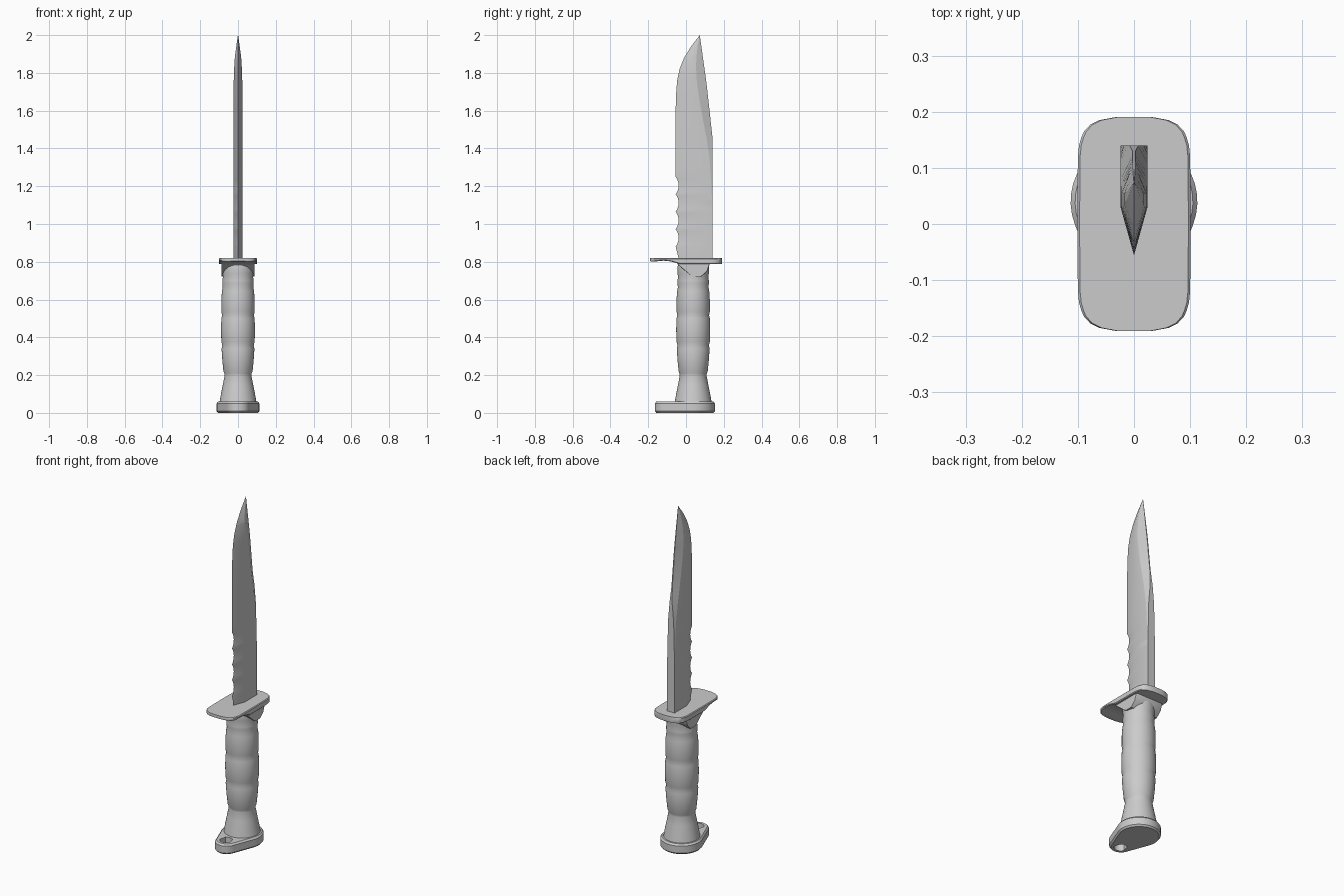
import bpy, bmesh, math

if "Cube" in bpy.data.objects:
    bpy.data.objects.remove(bpy.data.objects["Cube"])


def lerp_table(table, t):
    """Piecewise linear lookup in a list of (key, value) pairs."""
    if t <= table[0][0]:
        return table[0][1]
    for (a, va), (b, vb) in zip(table, table[1:]):
        if t <= b:
            return va + (vb - va) * (t - a) / (b - a)
    return table[-1][1]


def loft(name, rings, closed=False, angle=30):
    """Skin equal-sized rings of points; cap the ends or close into a loop."""
    bm = bmesh.new()
    loops = [[bm.verts.new(p) for p in ring] for ring in rings]
    n = len(loops[0])
    pairs = list(zip(loops, loops[1:]))
    if closed:
        pairs.append((loops[-1], loops[0]))
    for a, b in pairs:
        for i in range(n):
            j = (i + 1) % n
            bm.faces.new((a[i], a[j], b[j], b[i]))
    if not closed:
        bm.faces.new(loops[0])
        bm.faces.new(loops[-1])
    bmesh.ops.remove_doubles(bm, verts=bm.verts, dist=1e-5)
    bmesh.ops.recalc_face_normals(bm, faces=bm.faces)
    mesh = bpy.data.meshes.new(name)
    bm.to_mesh(mesh)
    bm.free()
    obj = bpy.data.objects.new(name, mesh)
    bpy.context.collection.objects.link(obj)
    bpy.ops.object.select_all(action='DESELECT')
    obj.select_set(True)
    bpy.context.view_layer.objects.active = obj
    bpy.ops.object.shade_smooth_by_angle(angle=math.radians(angle))
    return obj


CY = 0.038   # handle axis in y

# Blade: cutting edge with scallops, flat cheeks, spine and clipped false edge
edge = [(1.25, -.055), (1.55, -.056), (1.68, -.053), (1.76, -.047), (1.82, -.034),
        (1.88, -.01), (1.94, .027), (2.0, .073)]
spine = [(1.46, .14), (1.75, .108), (2.0, .073)]
half = [(1.65, .024), (1.8, .022), (1.88, .017), (1.95, .008), (2.0, .0005)]
spine_half = [(1.1, 1), (1.35, .75), (1.47, .3), (1.55, .12), (2.0, .1)]
cheek_back = [(1.1, .999), (1.35, .92), (1.47, .83), (1.75, .68), (2.0, .62)]


def edge_y(z):
    if z < .88:
        return -.037
    if z < 1.25:
        phase = (z - .88) / .37 * 4 % 1
        return -.055 + .016 * math.sin(math.pi * phase) ** 0.8
    return lerp_table(edge, z)


def blade_ring(z):
    e, s = edge_y(z), lerp_table(spine, z)
    w = lerp_table(half, z)
    ws = w * lerp_table(spine_half, z)
    bevel = .03 if z < 1.7 else max(e + .45 * (s - e), .03)
    back = max(e + lerp_table(cheek_back, z) * (s - e), bevel + .0005)
    right = [(w, bevel), (w, back), (ws, s)]
    pts = [(0.0, e)] + right + [(-x, y) for x, y in reversed(right)]
    return [(x, y, z) for x, y in pts]


heights = [.81] + [.88 + .37 * i / 32 for i in range(33)]
heights += [1.3, 1.35, 1.41, 1.46, 1.5, 1.55, 1.62, 1.68]
heights += [1.7 + .3 * i / 15 for i in range(1, 16)]
loft("blade", [blade_ring(z) for z in heights], angle=20)

# Guard: rounded plate, thinner towards the front
width = [(0, .101), (.13, .1), (.15, .096), (.165, .089), (.177, .078), (.185, .062), (.191, .03)]
under = [(-.19, .803), (-.17, .801), (-.12, .806), (-.08, .802), (-.05, .793), (-.03, .787)]
stations = [0, .03, .05, .08, .12, .14, .155, .165, .177, .185, .191]
stations = [-y for y in reversed(stations[1:])] + stations


def guard_ring(y):
    w, zb, zt, c = lerp_table(width, abs(y)), lerp_table(under, y), .82, .004
    right = [(w - c, zb), (w, zb + c), (w, zt - c), (w - c, zt)]
    return [(x, y, z) for x, z in right + [(-x, z) for x, z in reversed(right)]]


loft("guard", [guard_ring(y) for y in stations])

# Collar: tapered skirt under the guard
collar = [(-.045, .795), (-.045, .786), (.028, .727), (.045, .722), (.08, .722),
          (.112, .75), (.125, .786), (.125, .795)]
loft("guard_collar", [[(x, y * k + .04 * (1 - k), z) for y, z in collar]
                      for x, k in ((-.087, .97), (-.082, 1), (.082, 1), (.087, .97))])

# Handle: turned grip with shallow ring grooves
grip = [(.055, .098), (.1, .09), (.15, .08), (.198, .071), (.208, .072), (.22, .077), (.28, .083),
        (.34, .087), (.358, .083), (.376, .088), (.44, .09), (.5, .088), (.517, .084),
        (.535, .088), (.6, .088), (.645, .085), (.665, .081), (.685, .083), (.7, .083),
        (.72, .080), (.738, .083), (.77, .083), (.79, .08)]
SEG = 40
loft("handle", [[(r * math.cos(2 * math.pi * i / SEG), CY + r * math.sin(2 * math.pi * i / SEG), z)
                 for i in range(SEG)] for z, r in grip], angle=40)

# Pommel: teardrop plate with a lanyard hole
big_y, big_r, small_y, small_r = .04, .113, -.103, .062
hole_y, hole_r = -.108, .034
lean = math.asin((big_r - small_r) / (big_y - small_y))


def teardrop(z, inset=0):
    pts = []
    for cy, r, a0, a1 in ((big_y, big_r, -lean, math.pi + lean),
                          (small_y, small_r, math.pi + lean, 2 * math.pi - lean)):
        for i in range(25):
            a = a0 + (a1 - a0) * i / 24
            pts.append(((r - inset) * math.cos(a), cy + (r - inset) * math.sin(a), z))
    return pts


def hole(z):
    pts = []
    for x, y, _ in teardrop(z):
        a = math.atan2(y - hole_y, x)
        pts.append((hole_r * math.cos(a), hole_y + hole_r * math.sin(a), z))
    return pts


loft("pommel", [teardrop(0, .008), teardrop(.009), teardrop(.05), teardrop(.06, .008),
                hole(.06), hole(0)], closed=True)
